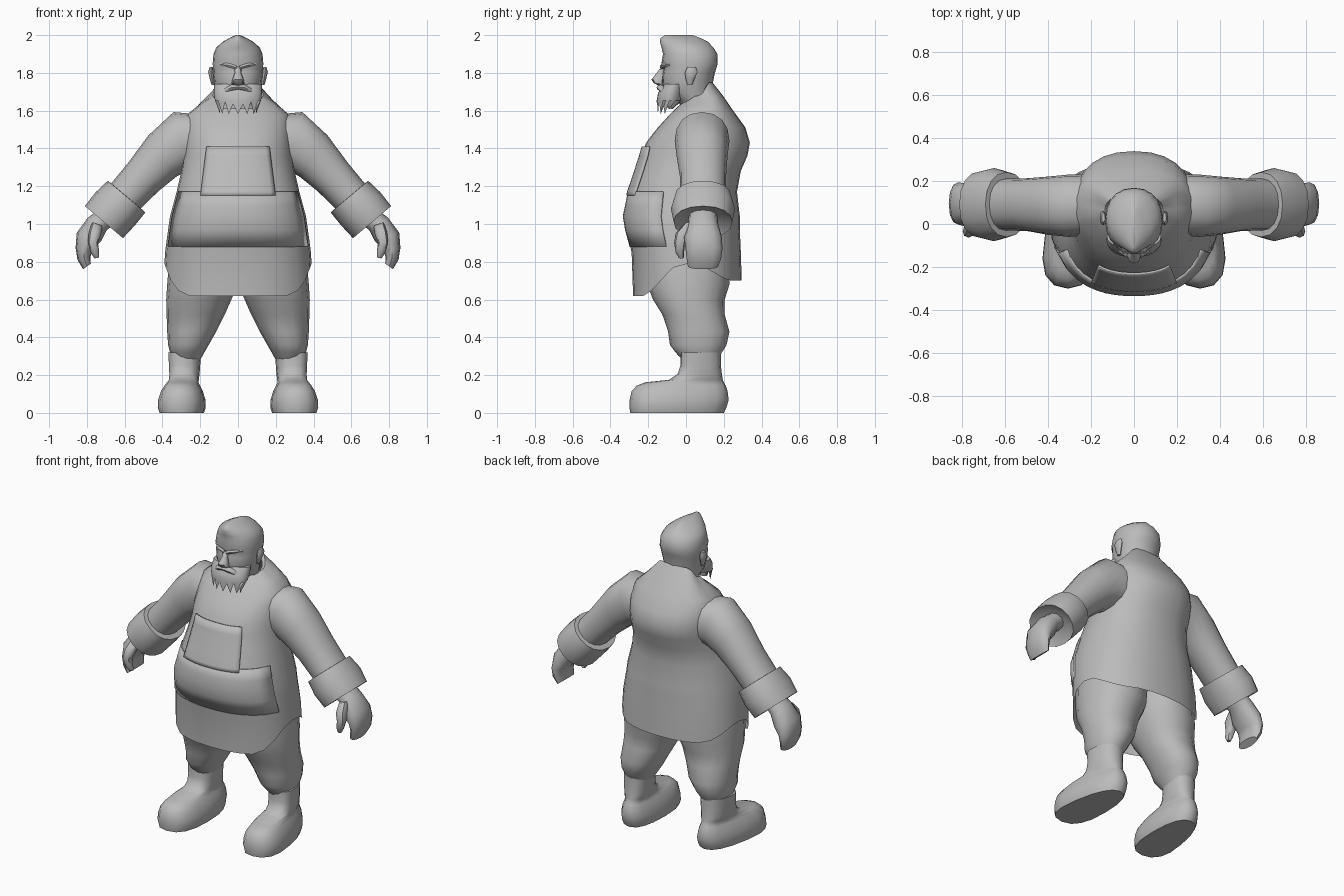
import bpy, bmesh, math
from mathutils import Vector

grey = bpy.data.materials.new("plain_grey")
grey.diffuse_color = (0.5, 0.5, 0.5, 1)


def ring(cx, cy, cz, a, b, tilt=0, p=2.2, n=16):
    """Rounded section; tilt swings its width from the x axis towards z."""
    t, pts = math.radians(tilt), []
    for i in range(n):
        w = 2 * math.pi * i / n
        c, s = math.cos(w), math.sin(w)
        u = a * math.copysign(abs(c) ** (2 / p), c)
        v = b * math.copysign(abs(s) ** (2 / p), s)
        pts.append(Vector((cx + u * math.cos(t), cy + v, cz + u * math.sin(t))))
    return pts


def level(z, cx, rx, yf, yb, p=2.2, n=16):
    """Horizontal section given by its front and back."""
    return ring(cx, (yf + yb) / 2, z, rx, (yb - yf) / 2, 0, p, n)


def finish(name, bm, mirror):
    bmesh.ops.recalc_face_normals(bm, faces=bm.faces)
    me = bpy.data.meshes.new(name)
    bm.to_mesh(me)
    bm.free()
    me.materials.append(grey)
    ob = bpy.data.objects.new(name, me)
    bpy.context.collection.objects.link(ob)
    if mirror:
        ob.modifiers.new("mirror", 'MIRROR')
    return ob


def loft(name, rings, mirror=False, caps=(True, True), warp=None):
    bm = bmesh.new()
    vs = [[bm.verts.new(warp(p) if warp else p) for p in r] for r in rings]
    n = len(rings[0])
    for r, q in zip(vs, vs[1:]):
        for i in range(n):
            j = (i + 1) % n
            bm.faces.new((r[i], r[j], q[j], q[i]))
    if caps[0]:
        bm.faces.new(vs[0])
    if caps[1]:
        bm.faces.new(vs[-1])
    return finish(name, bm, mirror)


# Smock: z at front, side and back, then half width, front y, back y
smock = [
    (.62, .79, .70, .39, -.28, .295), (.85, .86, .86, .385, -.288, .29),
    (.97, .97, .97, .37, -.315, .285), (1.04, 1.04, 1.04, .36, -.325, .285),
    (1.17, 1.17, 1.17, .325, -.295, .27), (1.28, 1.28, 1.28, .30, -.258, .29),
    (1.36, 1.36, 1.36, .29, -.232, .325), (1.43, 1.43, 1.43, .288, -.212, .338),
    (1.51, 1.51, 1.51, .285, -.15, .315), (1.57, 1.58, 1.60, .27, -.095, .25),
    (1.62, 1.635, 1.68, .20, -.045, .195), (1.65, 1.68, 1.75, .135, -.01, .14),
    (1.64, 1.67, 1.74, .115, .01, .125)]
rings = []
for zf, zs, zb, rx, yf, yb in smock:
    r = level(zs, 0, rx, yf, yb, 2.3, 28)
    for v in r:
        f = (v.y - (yf + yb) / 2) / ((yb - yf) / 2)
        k = max(0, min(1, (abs(f) - .2) / .55))
        v.z += k * ((zb if f > 0 else zf) - zs)
    rings.append(r)
loft("smock", rings, caps=(False, False))


def chest(x, z):
    """Front surface y of the smock."""
    for a, b in zip(smock[1:], smock[2:]):
        if a[1] <= z <= b[1]:
            k = (z - a[1]) / (b[1] - a[1])
            rx, yf, yb = (a[i] + (b[i] - a[i]) * k for i in (3, 4, 5))
            h = (1 - min(1, abs(x) / rx) ** 2.3) ** (1 / 2.3)
            return (yf + yb) / 2 - h * (yb - yf) / 2, rx


def plate(name, heights, half, offset):
    bm = bmesh.new()
    rows = []
    for z in heights:
        w = half(z)
        rows.append([bm.verts.new((w * i / 8, chest(w * i / 8, z)[0] - offset(z), z))
                     for i in range(-8, 9)])
    for r, q in zip(rows, rows[1:]):
        for i in range(16):
            bm.faces.new((r[i], r[i + 1], q[i + 1], q[i]))
    ob = finish(name, bm, False)
    m = ob.modifiers.new("thickness", 'SOLIDIFY')
    m.thickness, m.offset = .01, 0


# Apron: bib on the chest and the wide panel round the belly
plate("apron_bib", (1.15, 1.17, 1.22, 1.28, 1.32, 1.36, 1.41),
      lambda z: .165 + .03 * (1.41 - z) / .24, lambda z: .012)
plate("apron_panel", (.88, .97, 1.04, 1.1, 1.17),
      lambda z: .96 * chest(0, z)[1], lambda z: .008 * (z - .86) / .31)

# Sleeves and turned-back cuffs
loft("sleeve", [ring(.20, .09, 1.44, .14, .14, 88), ring(.30, .085, 1.44, .158, .145, 75),
                ring(.40, .085, 1.36, .132, .135, 56), ring(.50, .09, 1.25, .11, .122, 42),
                ring(.62, .09, 1.12, .10, .12, 40)], True)
loft("cuff", [ring(.60, .09, 1.155, .09, .11, 40), ring(.59, .09, 1.145, .13, .15, 40),
              ring(.65, .09, 1.08, .136, .17, 40), ring(.71, .09, 1.01, .132, .155, 40),
              ring(.69, .09, 1.03, .08, .10, 40)], True)

# Hands: curled mitten of fingers, finger tips and a thumb
loft("hand", [ring(.68, .09, 1.05, .06, .075, 35, n=12), ring(.745, .09, 1.0, .06, .08, 32, n=12),
              ring(.79, .09, .93, .068, .10, 20, n=12), ring(.815, .095, .87, .045, .098, 5, n=12),
              ring(.815, .095, .82, .036, .092, -15, n=12), ring(.80, .09, .775, .025, .08, -35, n=12)],
     True)
loft("thumb", [ring(.745, .03, 1.0, .03, .04, 20, n=8), ring(.757, -.015, .95, .033, .04, 10, n=8),
               ring(.768, -.033, .90, .027, .03, 0, n=8), ring(.757, -.033, .85, .022, .022, -10, n=8),
               ring(.748, -.025, .82, .012, .013, -10, n=8)], True)

# Trousers: baggy legs gathered below the knee
loft("trouser_leg", [level(z, (xi + xo) / 2, (xo - xi) / 2, yf, yb) for z, xi, xo, yf, yb in (
    (.98, -.01, .32, -.22, .22), (.80, -.01, .365, -.225, .235), (.68, .0, .375, -.205, .23),
    (.60, .035, .38, -.175, .205), (.52, .07, .378, -.125, .205), (.43, .115, .375, -.095, .23),
    (.36, .155, .37, -.085, .215), (.32, .178, .36, -.055, .19), (.28, .20, .34, -.02, .17))], True)


# Boots: narrower heel, toes turned out
def splay(v):
    k = max(0, min(1, (.22 - v.y) / .45))
    return Vector((.27 + (v.x - .295) * (.72 + .3 * k) + .037 * k, v.y, v.z))


loft("boot", [level(z, .295, w, yf, yb, 2.5) for z, w, yf, yb in (
    (0, .125, -.295, .20), (.03, .135, -.30, .215), (.07, .133, -.298, .226), (.115, .118, -.288, .22),
    (.145, .10, -.26, .21), (.162, .09, -.215, .20), (.175, .092, -.09, .195), (.205, .096, -.045, .19),
    (.25, .10, -.03, .185), (.32, .105, -.03, .185))], True, warp=splay)

# Head with swept-up hair
loft("head", [level(z, 0, w, yf, yb, p, 20) for z, w, yf, yb, p in (
    (1.58, .09, .0, .13, 2), (1.66, .105, -.05, .135, 2), (1.70, .118, -.115, .138, 2),
    (1.75, .126, -.125, .143, 2.1), (1.80, .132, -.122, .153, 2.2), (1.822, .133, -.118, .16, 2.2),
    (1.85, .134, -.13, .168, 2.2), (1.90, .13, -.122, .166, 2.1), (1.935, .115, -.13, .145, 1.9),
    (1.965, .08, -.138, .115, 1.7), (1.985, .045, -.135, .075, 1.6), (2.0, .012, -.11, .035, 1.6))])

# Beard with a ragged hem
beard = [level(z, 0, w, yf, yb, 2.1, 24) for z, w, yf, yb in (
    (1.74, .126, -.115, .0), (1.695, .128, -.148, -.005), (1.655, .122, -.155, -.02),
    (1.615, .095, -.154, -.07))]
for i, v in enumerate(beard[-1]):
    v.z += (.022 if i % 2 else -.025) + .25 * abs(v.x) * (i % 2) + (.02 if v.y > -.1 else -.008)
loft("beard", beard)

# Nose, moustache, brows and ears
loft("nose", [ring(0, -.12, 1.83, .018, .012, n=8), ring(0, -.135, 1.80, .017, .02, n=8),
              ring(0, -.15, 1.765, .03, .033, n=8), ring(0, -.145, 1.745, .034, .025, n=8),
              ring(0, -.13, 1.733, .02, .015, n=8)])
loft("moustache", [[Vector((x, y + d * math.cos(k), z + h * math.sin(k)))
                    for k in (i * math.pi / 4 for i in range(8))] for x, y, z, d, h in (
    (0, -.137, 1.725, .018, .012), (.035, -.136, 1.722, .02, .016),
    (.07, -.115, 1.705, .018, .014), (.095, -.09, 1.685, .01, .008))], True, (False, True))
loft("brow", [[Vector((x, y + d * math.cos(k), z + h * math.sin(k)))
               for k in (i * math.pi / 3 for i in range(6))] for x, y, z, d, h in (
    (.008, -.122, 1.828, .016, .012), (.05, -.118, 1.84, .018, .013),
    (.095, -.085, 1.845, .01, .009))], True)
loft("ear", [ring(.132, .02, 1.735, .008, .012, n=8), ring(.138, .022, 1.77, .012, .024, n=8),
             ring(.144, .028, 1.805, .014, .034, n=8), ring(.142, .03, 1.83, .008, .022, n=8)], True)

# Smooth shading that keeps hard edges
for ob in bpy.data.objects:
    ob.select_set(True)
    bpy.context.view_layer.objects.active = ob
bpy.ops.object.shade_smooth_by_angle(angle=math.radians(48))
